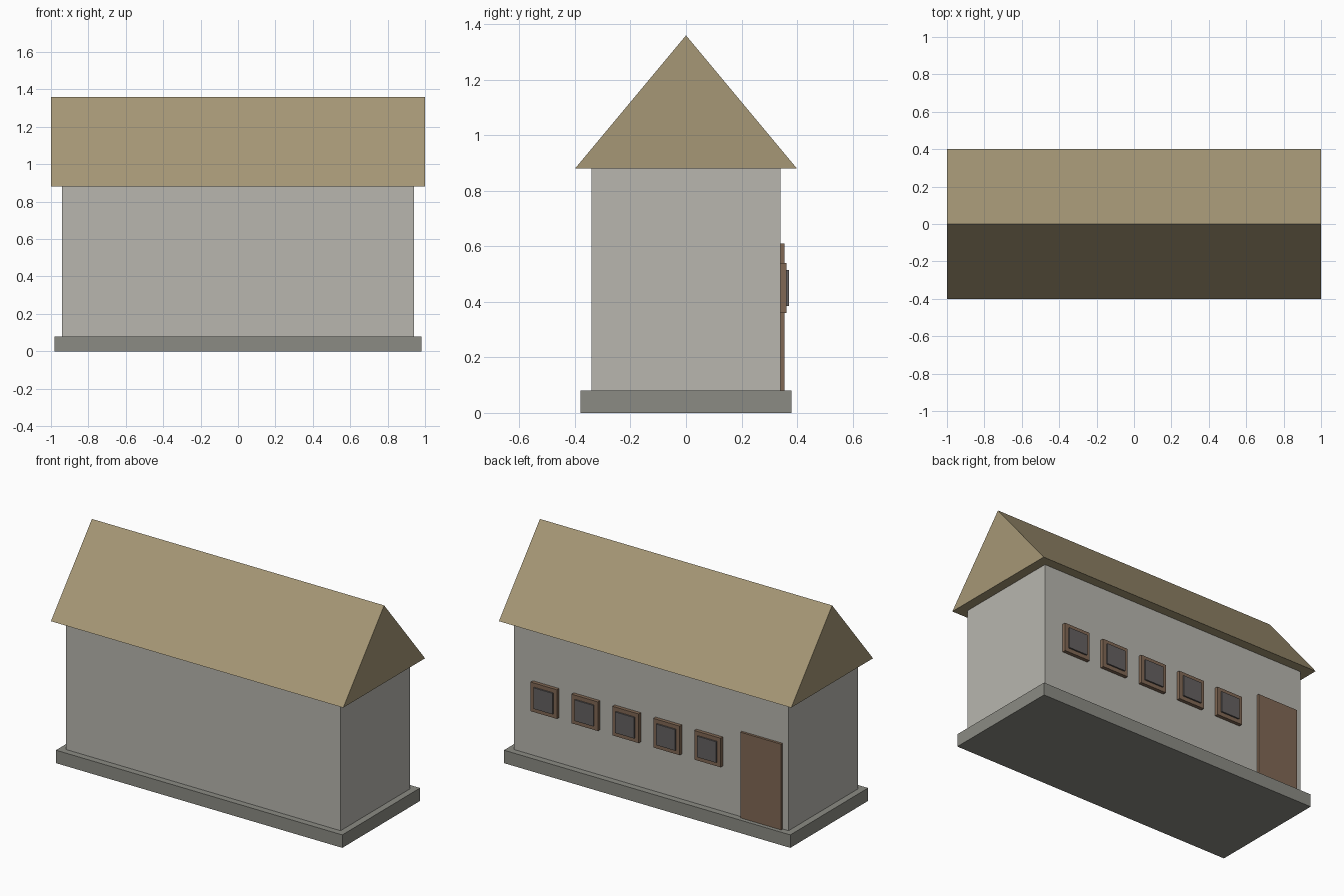
import bpy
import bmesh

if "Cube" in bpy.data.objects:
    bpy.data.objects.remove(bpy.data.objects["Cube"])


def material(name, rgb):
    m = bpy.data.materials.new(name)
    m.diffuse_color = (*rgb, 1)
    m.use_nodes = True
    m.node_tree.nodes["Principled BSDF"].inputs["Base Color"].default_value = m.diffuse_color
    return m


STONE = material("stone", (0.26, 0.26, 0.23))
PLASTER = material("plaster", (0.48, 0.47, 0.43))
THATCH = material("thatch", (0.38, 0.31, 0.18))
WOOD = material("wood", (0.22, 0.14, 0.09))
GLASS = material("glass", (0.13, 0.12, 0.12))


def finish(name, bm, mat):
    bmesh.ops.recalc_face_normals(bm, faces=bm.faces)
    mesh = bpy.data.meshes.new(name)
    bm.to_mesh(mesh)
    bm.free()
    mesh.materials.append(mat)
    obj = bpy.data.objects.new(name, mesh)
    bpy.context.collection.objects.link(obj)
    return obj


def box(name, x, y, z, mat):
    """Box from (min, max) pairs along each axis."""
    bm = bmesh.new()
    bmesh.ops.create_cube(bm, size=1)
    for v in bm.verts:
        v.co = [r[0] if c < 0 else r[1] for c, r in zip(v.co, (x, y, z))]
    return finish(name, bm, mat)


# Plinth and walls
box("plinth", (-0.98, 0.98), (-0.38, 0.38), (0, 0.08), STONE)
box("walls", (-0.94, 0.94), (-0.34, 0.34), (0.08, 0.88), PLASTER)

# Gable roof: triangle extruded along x
bm = bmesh.new()
gable = bm.faces.new([bm.verts.new((-1, y, z))
                      for y, z in ((-0.4, 0.88), (0.4, 0.88), (0, 1.36))])
ext = bmesh.ops.extrude_face_region(bm, geom=[gable], use_keep_orig=True)
bmesh.ops.translate(bm, vec=(2, 0, 0),
                    verts=[g for g in ext["geom"] if isinstance(g, bmesh.types.BMVert)])
finish("roof", bm, THATCH)

# Door on the back wall
box("door", (-0.90, -0.62), (0.335, 0.355), (0.08, 0.61), WOOD)

# Row of five windows on the back wall
for i in range(5):
    cx, cz = 0.72 - 0.28 * i, 0.45
    for part, half, depth, mat in (("frame", 0.09, 0.362, WOOD),
                                   ("pane", 0.065, 0.371, GLASS)):
        box(f"window_{part}_{i + 1}", (cx - half, cx + half), (0.335, depth),
            (cz - half, cz + half), mat)
